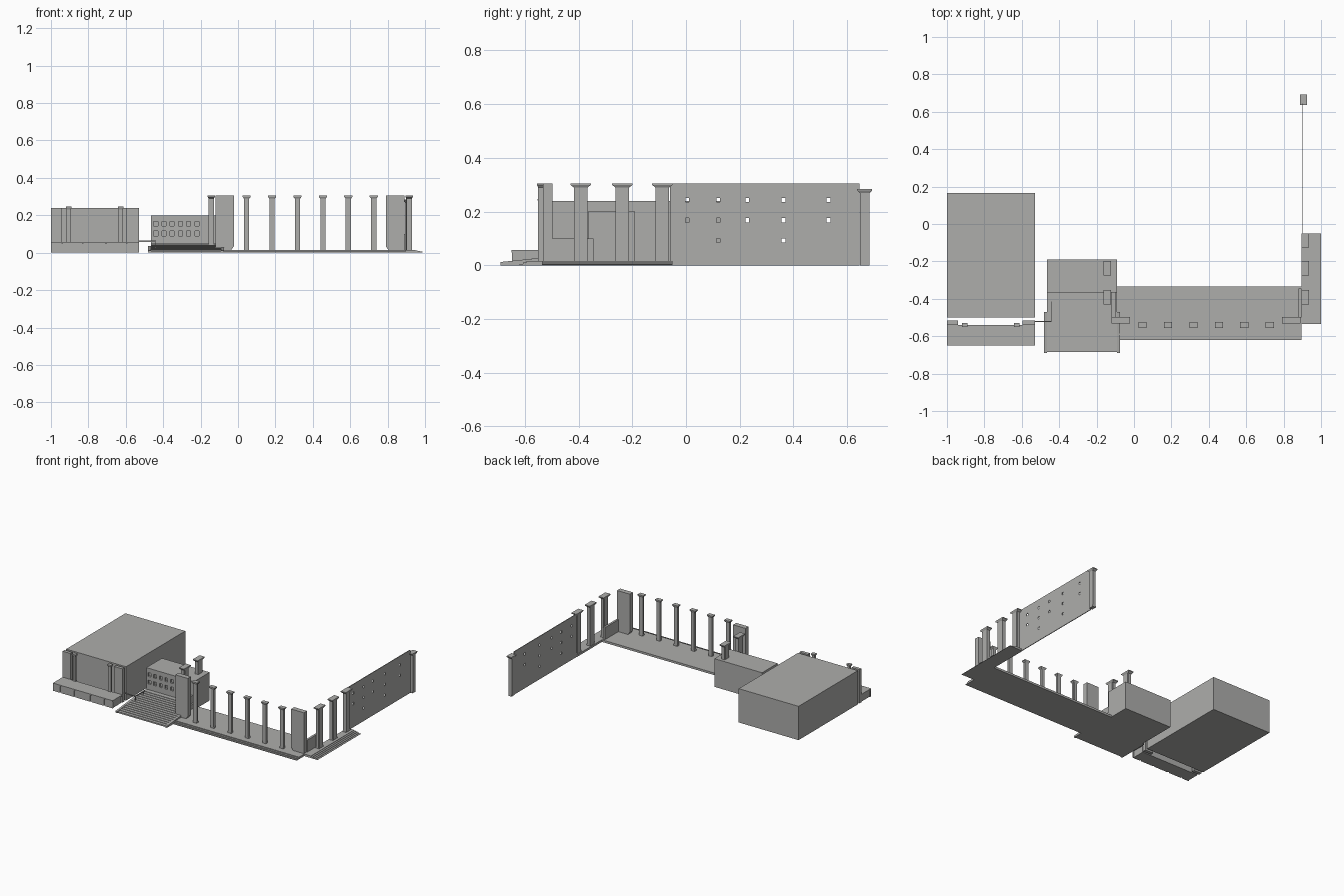
import bpy
import bmesh

cube = bpy.data.objects.get("Cube")
if cube:
    bpy.data.objects.remove(cube, do_unlink=True)

grey = bpy.data.materials.new("stone_grey")
grey.use_nodes = True
grey.diffuse_color = (0.42, 0.42, 0.41, 1)
grey.node_tree.nodes["Principled BSDF"].inputs["Base Color"].default_value = grey.diffuse_color


def finish(name, bm):
    bmesh.ops.recalc_face_normals(bm, faces=bm.faces)
    mesh = bpy.data.meshes.new(name)
    bm.to_mesh(mesh)
    bm.free()
    mesh.materials.append(grey)
    obj = bpy.data.objects.new(name, mesh)
    bpy.context.collection.objects.link(obj)
    return obj


def add_box(bm, x, y, z, flare=(0, 0)):
    """Box from ranges; flare widens the top on each side."""
    loops = []
    for h, fx, fy in ((z[0], 0, 0), (z[1], *flare)):
        corners = ((x[0] - fx, y[0] - fy), (x[1] + fx, y[0] - fy),
                   (x[1] + fx, y[1] + fy), (x[0] - fx, y[1] + fy))
        loops.append([bm.verts.new((a, b, h)) for a, b in corners])
    low, top = loops
    bm.faces.new(low[::-1])
    bm.faces.new(top)
    for i in range(4):
        j = (i + 1) % 4
        bm.faces.new((low[i], low[j], top[j], top[i]))


def box(name, x, y, z):
    bm = bmesh.new()
    add_box(bm, x, y, z)
    return finish(name, bm)


def prism(name, profile, axis, span):
    """Extrude a 2D (horizontal, z) profile along the x or y axis."""
    bm = bmesh.new()
    place = (lambda p, t: (t, p[0], p[1])) if axis == "x" else (lambda p, t: (p[0], t, p[1]))
    ends = [[bm.verts.new(place(p, t)) for p in profile] for t in span]
    bm.faces.new(ends[0])
    bm.faces.new(ends[1][::-1])
    for i in range(len(profile)):
        j = (i + 1) % len(profile)
        bm.faces.new((ends[0][i], ends[0][j], ends[1][j], ends[1][i]))
    return finish(name, bm)


def stairs(name, low, high, z0, z1, count, axis, span, back):
    """Solid flight from low to high, then flat to back."""
    run, rise = (high - low) / count, (z1 - z0) / max(count - 1, 1)
    pts = [(low, 0)]
    for i in range(count):
        z = z0 + rise * i
        pts += [(low + run * i, z), (low + run * (i + 1), z)]
    if back != high:
        pts.append((back, z1))
    pts.append((back, 0))
    return prism(name, pts, axis, span)


def column(name, cx, cy, sx, sy, z0, z1, over):
    """Square shaft with recessed corners, base, flared capital and slab."""
    bm = bmesh.new()
    cut = 0.2
    for kx, ky in ((1, 1 - cut), (1 - cut, 1)):
        add_box(bm, (cx - sx * kx, cx + sx * kx), (cy - sy * ky, cy + sy * ky), (z0, z1 - 0.012))
    add_box(bm, (cx - sx, cx + sx), (cy - sy, cy + sy), (z0, z0 + 0.012))
    add_box(bm, (cx - sx, cx + sx), (cy - sy, cy + sy), (z1 - 0.016, z1 - 0.006), over)
    ox, oy = sx + over[0], sy + over[1]
    add_box(bm, (cx - ox, cx + ox), (cy - oy, cy + oy), (z1 - 0.006, z1))
    return finish(name, bm)


def cut_holes(obj, boxes):
    bm = bmesh.new()
    for b in boxes:
        add_box(bm, *b)
    cutter = finish("hole_cutter", bm)
    cutter.hide_render = True
    mod = obj.modifiers.new("holes", "BOOLEAN")
    mod.operation, mod.object, mod.solver = "DIFFERENCE", cutter, "EXACT"
    bpy.context.view_layer.objects.active = obj
    bpy.ops.object.modifier_apply(modifier=mod.name)
    bpy.data.objects.remove(cutter, do_unlink=True)


# Large hall with its front porch
box("hall", (-1, -0.53), (-0.5, 0.165), (0, 0.24))
box("porch_base", (-0.995, -0.535), (-0.64, -0.55), (0, 0.047))
box("porch_slab", (-1, -0.53), (-0.65, -0.54), (0.047, 0.056))
for i, (a, b) in enumerate(((-1, -0.945), (-0.935, -0.835), (-0.825, -0.71),
                            (-0.7, -0.6), (-0.59, -0.53))):
    box(f"porch_panel_{i}", (a, b), (-0.647, -0.639), (0, 0.047))
for side, a, b, c in (("right", -1, -0.94, -0.905), ("left", -0.595, -0.53, -0.627)):
    box(f"hall_pilaster_{side}", (a, b), (-0.54, -0.517), (0, 0.24))
    column(f"hall_column_{side}", c, -0.54, 0.011, 0.008, 0.05, 0.247, (0.004, 0.004))

# Railing between the porch and the stairs
box("railing_front", (-0.53, -0.44), (-0.523, -0.519), (0.058, 0.065))
box("railing_side", (-0.444, -0.44), (-0.523, -0.415), (0.058, 0.065))
for i, (px, py) in enumerate(((-0.442, -0.521), (-0.442, -0.43))):
    box(f"railing_post_{i}", (px - 0.002, px + 0.002), (py - 0.002, py + 0.002), (0.01, 0.068))

# Middle building with windows
middle = box("middle_building", (-0.465, -0.09), (-0.365, -0.19), (0, 0.2))
cut_holes(middle, [((x - 0.011, x + 0.011), (-0.38, -0.352), (z - 0.013, z + 0.013))
                   for x in [-0.44 + 0.044 * i for i in range(6)] for z in (0.102, 0.155)])

# Broad stairs and their cheeks
stairs("broad_stairs", -0.685, -0.375, 0.01, 0.048, 14, "x", (-0.465, -0.09), -0.36)
for side, a, b in (("right", -0.48, -0.465), ("left", -0.09, -0.075)):
    prism(f"stair_cheek_{side}", [(-0.69, 0), (-0.69, 0.012), (-0.47, 0.035), (-0.47, 0)], "x", (a, b))

# Long terrace and the steps at its end
stairs("terrace", -0.62, -0.58, 0.005, 0.015, 3, "x", (-0.09, 0.895), -0.335)
stairs("side_steps", 1.0, 0.935, 0.002, 0.015, 5, "y", (-0.535, -0.05), 0.895)

# Corner pylons with cut lower inner corners
for name, outer, inner in (("pylon_right", -0.12, -0.022), ("pylon_left", 0.89, 0.79)):
    s = 0.016 if inner > outer else -0.016
    prism(name, [(outer, 0.012), (outer, 0.305), (inner, 0.305), (inner, 0.035), (inner - s, 0.012)],
          "y", (-0.532, -0.497))

# Low walls beside the pylons
box("low_wall_left", (0.88, 0.895), (-0.5, -0.345), (0.01, 0.1))
box("low_wall_right", (-0.12, -0.1), (-0.5, -0.36), (0.01, 0.1))

# Colonnades
for i in range(6):
    column(f"front_column_{i}", 0.046 + 0.136 * i, -0.54, 0.014, 0.01, 0.012, 0.305, (0.008, 0.005))
for i, y in enumerate((-0.392, -0.237, -0.088)):
    column(f"side_column_left_{i}", 0.915, y, 0.014, 0.025, 0.01, 0.305, (0.006, 0.013))
    if i < 2:
        column(f"side_column_right_{i}", -0.143, y, 0.014, 0.025, 0.02, 0.305, (0.006, 0.013))

# Thin pierced wall and its end column
wall = box("pierced_wall", (0.897, 0.902), (-0.06, 0.645), (0, 0.305))
spots = [(y, z) for y in (0.005, 0.12, 0.228, 0.363, 0.53) for z in (0.168, 0.243)]
spots += [(0.12, 0.092), (0.363, 0.092)]
cut_holes(wall, [((0.88, 0.92), (y - 0.007, y + 0.007), (z - 0.008, z + 0.008)) for y, z in spots])
column("end_column", 0.906, 0.665, 0.013, 0.017, 0, 0.284, (0.006, 0.011))
